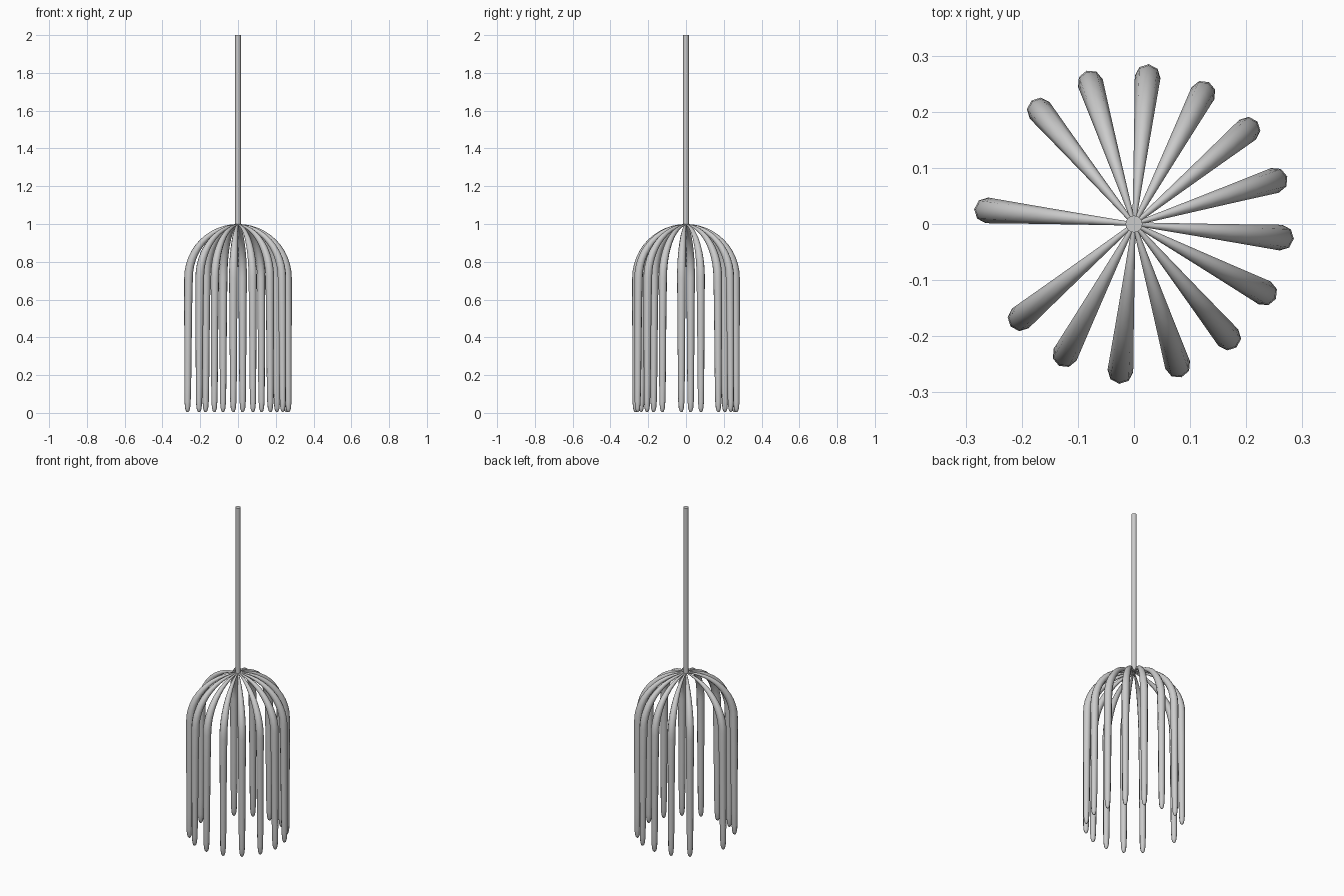
import bpy
from math import sin, cos, pi, radians

if "Cube" in bpy.data.objects:
    bpy.data.objects.remove(bpy.data.objects["Cube"])

OUTER, BEND = 0.286, 0.715   # outer reach of the ribs, height where they turn straight


def activate(ob):
    bpy.ops.object.select_all(action='DESELECT')
    ob.select_set(True)
    bpy.context.view_layer.objects.active = ob


# Straight pole
bpy.ops.mesh.primitive_cylinder_add(vertices=16, radius=0.015, depth=1.005, location=(0, 0, 1.4975))
pole = bpy.context.object
pole.name = "pole"
bpy.ops.object.shade_smooth_by_angle(angle=radians(40))

# Path of one rib: (distance from axis, height, thickness), arching out then dropping
path = []
for i in range(13):
    t = i / 12 * pi / 2
    thick = 0.003 + 0.020 * sin(t)
    path.append(((OUTER - thick) * sin(t) if i else 0.0,
                 BEND + (1.0 - thick - BEND) * cos(t), thick))
path += [(0.265, 0.55, 0.021), (0.266, 0.35, 0.0195), (0.267, 0.15, 0.018),
         (0.268, 0.06, 0.0165), (0.268, 0.025, 0.0135), (0.268, 0.010, 0.009),
         (0.268, 0.004, 0.003)]

# Tapered octagonal tube along the path
curve = bpy.data.curves.new("rib", 'CURVE')
curve.dimensions = '3D'
curve.bevel_depth = 1.0
curve.bevel_resolution = 2
curve.use_fill_caps = True
spline = curve.splines.new('POLY')
spline.points.add(len(path) - 1)
for p, (x, z, r) in zip(spline.points, path):
    p.co = (x, 0, z, 1)
    p.radius = r
rib = bpy.data.objects.new("rib", curve)
bpy.context.collection.objects.link(rib)
activate(rib)
bpy.ops.object.convert(target='MESH')
rib = bpy.context.object
bpy.ops.object.shade_smooth_by_angle(angle=radians(60))

# Sixteen positions around the pole, two of them left empty
START = -5.3
first = True
for k in range(16):
    if k in (7, 9):
        continue
    ob = rib if first else rib.copy()
    if not first:
        bpy.context.collection.objects.link(ob)
    first = False
    ob.name = f"rib_{k + 1}"
    ob.rotation_euler = (0, 0, radians(START + 22.5 * k))
